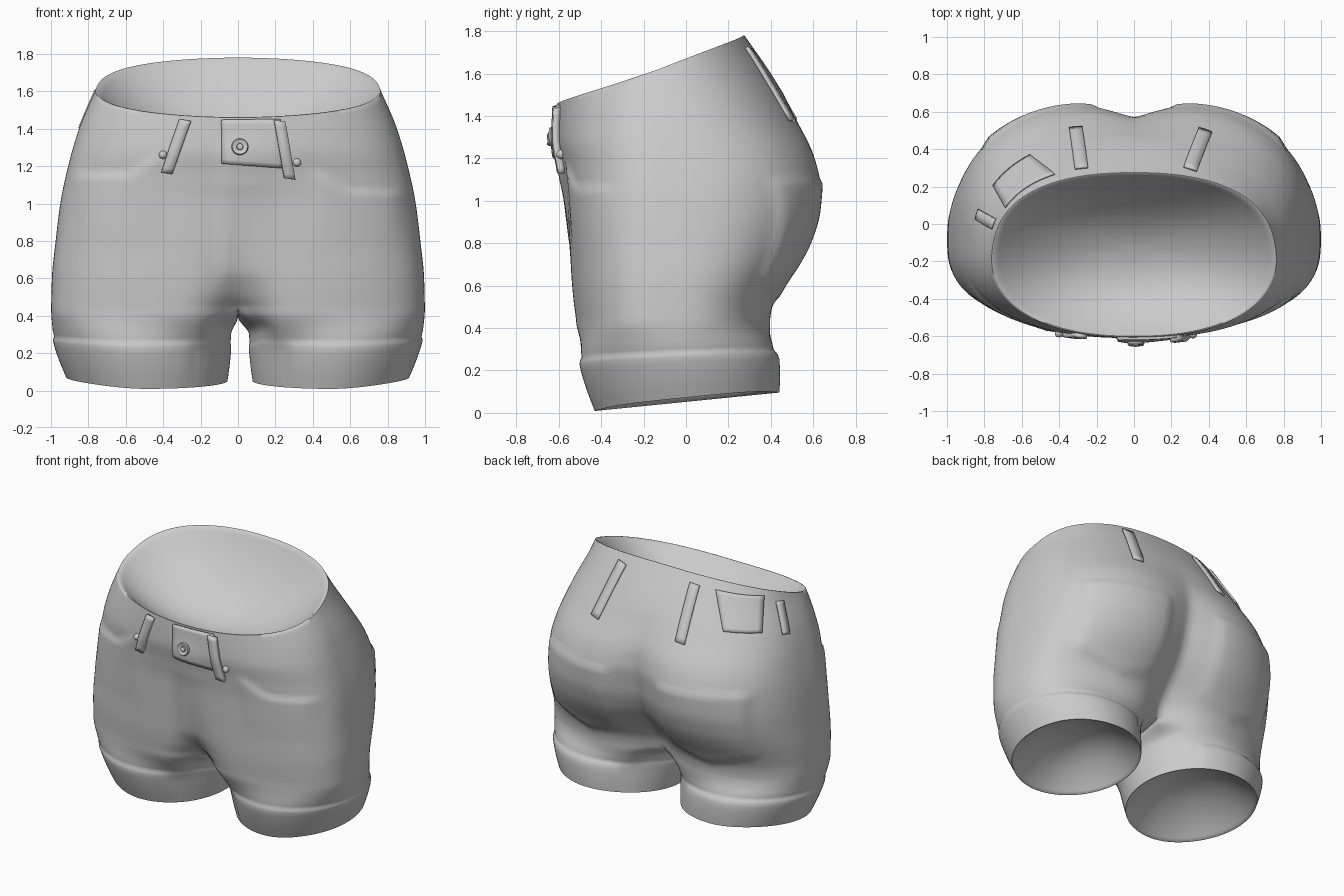
import bpy, bmesh, math
from mathutils import Vector
from mathutils.bvhtree import BVHTree

if "Cube" in bpy.data.objects:
    bpy.data.objects.remove(bpy.data.objects["Cube"])

N, HALF, INNER, ROWS = 160, 80, 32, 48
ZC = 0.44  # crotch height

cloth = bpy.data.materials.new("light_grey_cloth")
cloth.diffuse_color = (0.6, 0.6, 0.6, 1)
cloth.use_nodes = True
cloth.node_tree.nodes["Principled BSDF"].inputs["Base Color"].default_value = cloth.diffuse_color

# Profiles by height: half width, front depth, back depth, creases, squareness
WIDTH = [(0.4, 1.0), (0.6, 0.995), (0.8, 0.975), (1.0, 0.95), (1.2, 0.908), (1.4, 0.85), (1.5, 0.81), (1.6, 0.765), (1.78, 0.70)]
FRONT = [(0.4, -0.525), (0.6, -0.545), (0.8, -0.555), (1.0, -0.565), (1.15, -0.585), (1.3, -0.61), (1.46, -0.605), (1.78, -0.55)]
BACK = [(0.4, 0.42), (0.5, 0.435), (0.6, 0.485), (0.7, 0.55), (0.8, 0.602), (0.95, 0.645), (1.1, 0.655),
        (1.2, 0.63), (1.4, 0.52), (1.6, 0.40), (1.78, 0.275)]
CLEFT = [(0.44, 0.18), (0.6, 0.16), (0.8, 0.12), (1.1, 0.085), (1.35, 0.02), (1.5, 0.0)]
CREASE = [(0.44, 0.17), (0.52, 0.1), (0.65, 0.055), (0.85, 0.025), (1.1, 0.0)]
SHAPE_FRONT = [(0.4, 2.8), (0.8, 2.8), (1.2, 2.5), (1.6, 2.2), (1.78, 2.2)]
SHAPE_BACK = [(0.4, 2.6), (1.1, 2.65), (1.6, 2.25), (1.78, 2.2)]


def look(table, z):
    # Smooth curve through the table points
    if z <= table[0][0]:
        return table[0][1]
    if z >= table[-1][0]:
        return table[-1][1]
    k = max(i for i, p in enumerate(table) if p[0] <= z)
    slope = [(q[1] - p[1]) / (q[0] - p[0]) for p, q in zip(table, table[1:])]

    def tangent(i):
        if i == 0 or i == len(table) - 1:
            return slope[min(i, len(slope) - 1)]
        a, b = slope[i - 1], slope[i]
        return 0 if a * b <= 0 else 2 * a * b / (a + b)
    (a, p), (b, q) = table[k], table[k + 1]
    h, t = b - a, (z - a) / (b - a)
    return ((2 * t**3 - 3 * t**2 + 1) * p + (t**3 - 2 * t**2 + t) * h * tangent(k)
            + (3 * t**2 - 2 * t**3) * q + (t**3 - t**2) * h * tangent(k + 1))


def smooth(t):
    t = max(0.0, min(1.0, t))
    return t * t * (3 - 2 * t)


def bump(x, z, front):
    ax = abs(x)
    if front:
        # Hip pocket openings dip above a curved line, the fly overlaps to one side
        line = (1.17 if x < 0 else 1.08) + 0.12 * smooth((0.62 - ax) / 0.25)
        pocket = 0.016 * smooth((line - z) / 0.035) * smooth((z - 0.7) / 0.4)
        pocket *= smooth((ax - 0.36) / 0.12) * smooth((0.92 - ax) / 0.12)
        fly = 0.02 * smooth((x + 0.1) / 0.03) * smooth((0.25 - x) / 0.25) * smooth((z - 0.5) / 0.15) * smooth((1.4 - z) / 0.2)
        return pocket + fly
    # Back patch pockets with a pointed bottom edge
    low = 0.5 + 0.32 * abs(ax - 0.47)
    inside = min((ax - 0.17) * 0.5, (0.82 - ax) * 0.5, 1.115 - z, z - low)
    return 0.018 * smooth(inside / 0.03)


def torso_point(th, z):
    c, s = math.cos(th), math.sin(th)
    front = c > 0
    e = look(SHAPE_FRONT if front else SHAPE_BACK, z)
    r = (abs(c) ** e + abs(s) ** e) ** (-1 / e)
    yc = -0.13 + 0.05 * smooth((1.6 - z) / 0.8)
    x = look(WIDTH, z) * r * s
    reach = yc - look(FRONT, z) if front else look(BACK, z) - yc
    y = yc - reach * r * c
    if front:
        y += look(CREASE, z) * math.exp(-(abs(x) / 0.14) ** 1.6)
    else:
        y -= look(CLEFT, z) * math.exp(-(abs(x) / 0.19) ** 1.4)
    b = bump(x, z, front)
    return Vector((x + b * s, y - b * c, z))


bm = bmesh.new()


def ring_faces(a, b):
    n = len(a)
    for i in range(n):
        j = (i + 1) % n
        bm.faces.new((a[i], a[j], b[j], b[i]))


def dish(ring, depth):
    # Thin rim followed by a smooth inner bowl
    mid = sum((v.co for v in ring), Vector()) / len(ring)
    last = ring
    for s in (0.988, 0.95, 0.88, 0.78, 0.65, 0.5, 0.35, 0.2, 0.08):
        k = depth * (1 - (s / 0.988) ** 2.2)
        new = [bm.verts.new(mid + (v.co - mid) * s - Vector((0, 0, k))) for v in ring]
        ring_faces(last, new)
        last = new
    bm.faces.new(last)


# Torso from sloping waist to crotch level
rings = []
for k in range(ROWS + 1):
    v, row = k / ROWS, []
    for i in range(N):
        th = 2 * math.pi * i / N
        c = math.cos(th)
        top = 1.62 - 0.16 * c if c > 0 else 1.62 + 0.16 * abs(c) * (1.25 - 0.25 * abs(c))
        row.append(bm.verts.new(torso_point(th, top + (ZC - top) * v)))
    if rings:
        ring_faces(rings[-1], row)
    rings.append(row)
dish(rings[0], 0.31)

# Crotch bridge between front and back centre
crotch = rings[-1]
pa, pb = crotch[HALF].co, crotch[0].co
bridge = []
for k in range(1, INNER):
    t = k / INNER
    p = pa.lerp(pb, t)
    p.z -= 0.045 * math.sin(math.pi * t) ** 0.8
    bridge.append(bm.verts.new(p))

# Legs with soft turned-up cuffs: (progress to hem, outward offset)
LEG = [(0.05, 0), (0.1, 0), (0.15, 0), (0.2, 0), (0.26, 0), (0.32, 0), (0.37, -0.003), (0.41, -0.005),
       (0.44, 0.002), (0.48, 0.008), (0.55, 0.01), (0.64, 0.01), (0.75, 0.009), (0.88, 0.005), (1.0, 0)]
SPAN = 300  # degrees of each leg fed by the torso ring
for side, near, far in ((1, 0.06, 0.982), (-1, 0.038, 0.985)):
    first = [crotch[(side * i) % N] for i in range(HALF + 1)] + bridge
    start = [v.co.copy() for v in first]
    last = first
    for t, off in LEG:
        w = smooth(t / 0.55)
        k = max(0.0, (t - 0.44) / 0.56)
        a, b = near + 0.018 * k, far - 0.066 * k
        cx, rx = (a + b) / 2, (b - a) / 2
        cy, ry = -0.036 + 0.041 * k, 0.464 - 0.029 * k
        row = []
        for i, p in enumerate(start):
            h = SPAN / 2
            deg = -h + SPAN * i / HALF if i <= HALF else h + (360 - SPAN) * (i - HALF) / INNER
            c, s = math.cos(math.radians(deg)), math.sin(math.radians(deg))
            o = off * (0.4 if c < -0.5 else 1)
            x, y = cx + (rx + o) * c, cy + (ry + o) * s
            hem = 0.052 + 0.1 * y + 0.02 * smooth(c)
            quick = smooth((-c - 0.5) / 0.35)
            bx = w + (smooth(t / 0.28) - w) * quick
            row.append(bm.verts.new((p.x + (side * x - p.x) * bx, p.y + (y - p.y) * w, p.z + (hem - p.z) * t)))
        ring_faces(last, row)
        last = row
    dish(last, -0.2)

bmesh.ops.recalc_face_normals(bm, faces=bm.faces)
tree = BVHTree.FromBMesh(bm)


def finish(name, b, angle=40):
    me = bpy.data.meshes.new(name)
    b.to_mesh(me)
    b.free()
    ob = bpy.data.objects.new(name, me)
    bpy.context.collection.objects.link(ob)
    me.materials.append(cloth)
    bpy.ops.object.select_all(action='DESELECT')
    ob.select_set(True)
    bpy.context.view_layer.objects.active = ob
    bpy.ops.object.shade_smooth_by_angle(angle=math.radians(angle))
    return ob


finish("shorts_body", bm, 60)


def on_body(d, u, z):
    right = Vector((0, 0, 1)).cross(d)
    hit, n, _, _ = tree.ray_cast(d * 3 + right * u + Vector((0, 0, z)), -d)
    if hit is None:
        hit, n, _, _ = tree.find_nearest(d * 0.6 + right * u + Vector((0, 0, z)))
    return hit, n


def patch(name, d, corners, thick, nu=4, nv=10):
    # Cloth piece laid on the body; corners run anticlockwise from bottom left
    d = Vector(d).normalized()
    bl, br, tr, tl = [Vector(c) for c in corners]
    b = bmesh.new()
    grid = []
    for j in range(nv + 1):
        l, r = bl.lerp(tl, j / nv), br.lerp(tr, j / nv)
        grid.append([b.verts.new(on_body(d, *l.lerp(r, i / nu))[0]) for i in range(nu + 1)])
    for j in range(nv):
        for i in range(nu):
            b.faces.new((grid[j][i], grid[j][i + 1], grid[j + 1][i + 1], grid[j + 1][i]))
    ob = finish(name, b)
    m = ob.modifiers.new("thickness", 'SOLIDIFY')
    m.thickness, m.offset = thick, 1


def strap(name, d, bottom, top, width=0.06, thick=0.014):
    h = width / 2
    patch(name, d, [(bottom[0] - h, bottom[1]), (bottom[0] + h, bottom[1] - 0.01),
                    (top[0] + h, top[1] - 0.01), (top[0] - h, top[1])], thick, 2)


F, B = (0, -1, 0), (0, 1, 0)
# Waist tab and belt loops
patch("waist_tab", F, [(-0.085, 1.215), (0.25, 1.19), (0.225, 1.452), (-0.09, 1.447)], 0.014, 8)
strap("front_belt_loop_left", F, (-0.38, 1.17), (-0.28, 1.45), 0.06, 0.022)
strap("front_belt_loop_right", F, (0.275, 1.14), (0.22, 1.445), 0.06, 0.032)
strap("back_belt_loop_left", B, (0.31, 1.38), (0.28, 1.72), 0.07)
strap("back_belt_loop_right", B, (-0.38, 1.38), (-0.30, 1.72), 0.07)
strap("side_belt_loop", (-1, 0, 0), (-0.05, 1.41), (0.0, 1.61), 0.055)
# Plain patch at the back of the waist
patch("waist_patch", (-0.67, 0.74, 0), [(0.165, 1.47), (0.42, 1.45), (0.45, 1.66), (0.137, 1.70)], 0.012, 8)


def stud(name, x, z, profile, lift=0.0, seg=24):
    # Turned metal piece: profile is (radius, height) from base to tip
    hit, n = on_body(Vector(F), x, z)
    q = n.to_track_quat('Z', 'Y')
    b = bmesh.new()
    last = None
    for r, h in profile:
        row = [b.verts.new(hit + q @ Vector((r * math.cos(a), r * math.sin(a), h + lift)))
               for a in (2 * math.pi * i / seg for i in range(seg))]
        for i in range(seg if last else 0):
            j = (i + 1) % seg
            b.faces.new((last[i], last[j], row[j], row[i]))
        last = row
    b.faces.new(last)
    finish(name, b)


# Button and pocket rivets
stud("waist_button", 0.01, 1.3, [(0.042, -0.01), (0.045, 0.01), (0.04, 0.018), (0.03, 0.016), (0.018, 0.01),
                                 (0.016, 0.02), (0.008, 0.024)], 0.012)
for name, x, z in (("rivet_left", -0.40, 1.26), ("rivet_right", 0.315, 1.22)):
    stud(name, x, z, [(0.022, -0.01), (0.022, 0.008), (0.017, 0.02), (0.008, 0.026)], 0, 16)
